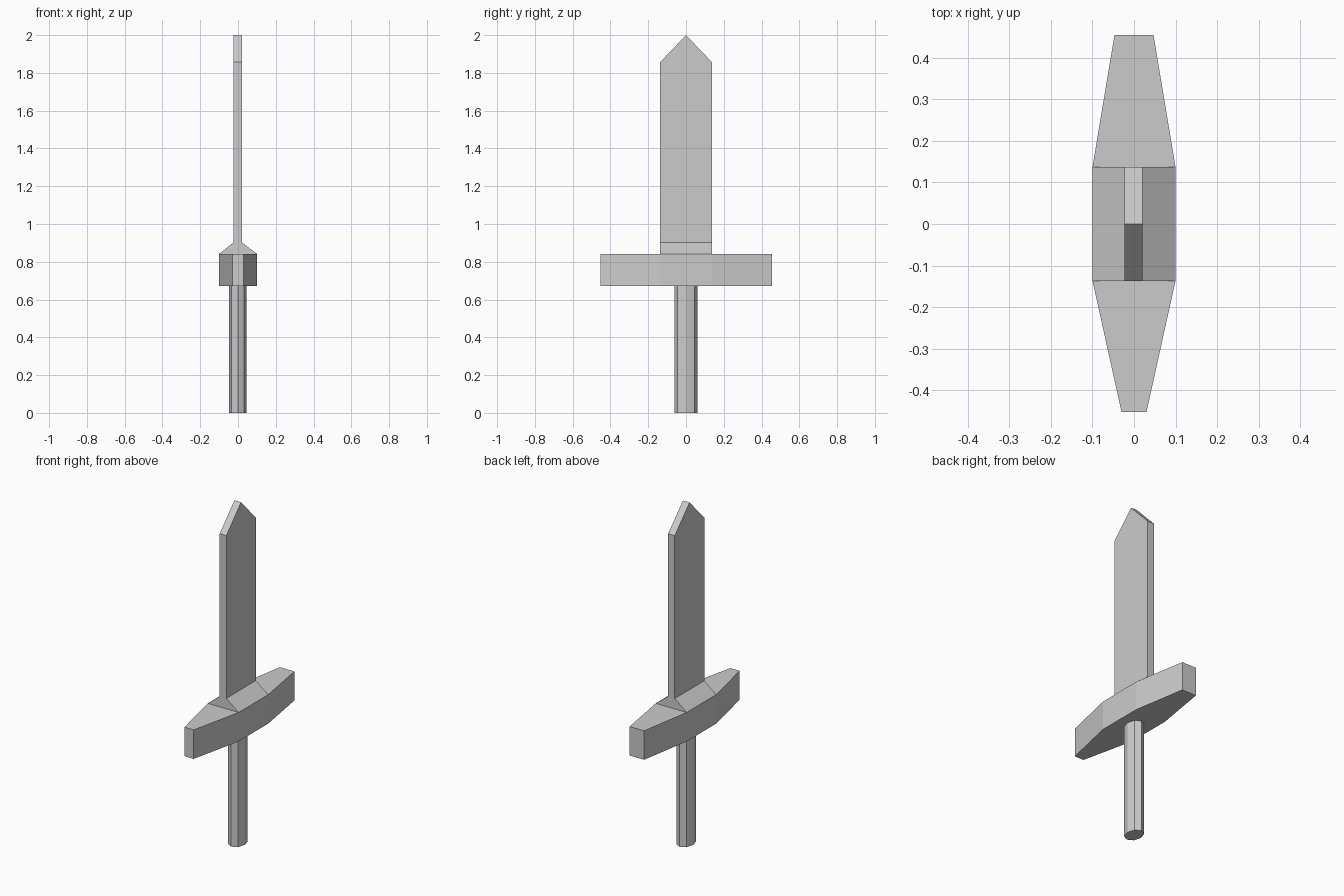
import bpy, bmesh, math

if "Cube" in bpy.data.objects:
    bpy.data.objects.remove(bpy.data.objects["Cube"])


def loft(name, rings, cap_bottom=True, cap_top=True):
    """Skin a stack of equal-length rings of 3D points with flat faces."""
    bm = bmesh.new()
    loops = [[bm.verts.new(p) for p in ring] for ring in rings]
    n = len(loops[0])
    for low, high in zip(loops, loops[1:]):
        for i in range(n):
            j = (i + 1) % n
            bm.faces.new((low[i], low[j], high[j], high[i]))
    if cap_bottom:
        bm.faces.new(loops[0][::-1])
    if cap_top:
        bm.faces.new(loops[-1])
    bmesh.ops.remove_doubles(bm, verts=bm.verts, dist=0.0001)
    bmesh.ops.recalc_face_normals(bm, faces=bm.faces)
    mesh = bpy.data.meshes.new(name)
    bm.to_mesh(mesh)
    bm.free()
    obj = bpy.data.objects.new(name, mesh)
    bpy.context.collection.objects.link(obj)
    return obj


def rect(x0, x1, y, z):
    return [(x0, -y, z), (x1, -y, z), (x1, y, z), (x0, y, z)]


# Grip: eight-sided oval column
grip = [(0.047 * math.cos(i * math.pi / 4), 0.062 * math.sin(i * math.pi / 4))
        for i in range(8)]
loft("grip", [[(x - 0.001, y, z) for x, y in grip] for z in (0, 0.672)], cap_top=False)

# Crossguard: tapered slab, slightly narrower at the -y end
half = [(0.03, -0.453), (0.1, -0.137), (0.1, 0.137), (0.047, 0.455)]
outline = half + [(-x, y) for x, y in reversed(half)]
loft("crossguard", [[(x, y, z) for x, y in outline] for z in (0.672, 0.842)])

# Blade: flared collar, straight flat body and a wedge tip (ring collapses to a ridge)
blade = loft("blade", [
    rect(-0.1, 0.1, 0.137, 0.842),
    rect(-0.023, 0.02, 0.137, 0.903),
    rect(-0.023, 0.02, 0.137, 1.857),
    rect(-0.023, 0.02, 0.0, 2.0),
], cap_bottom=False, cap_top=False)
